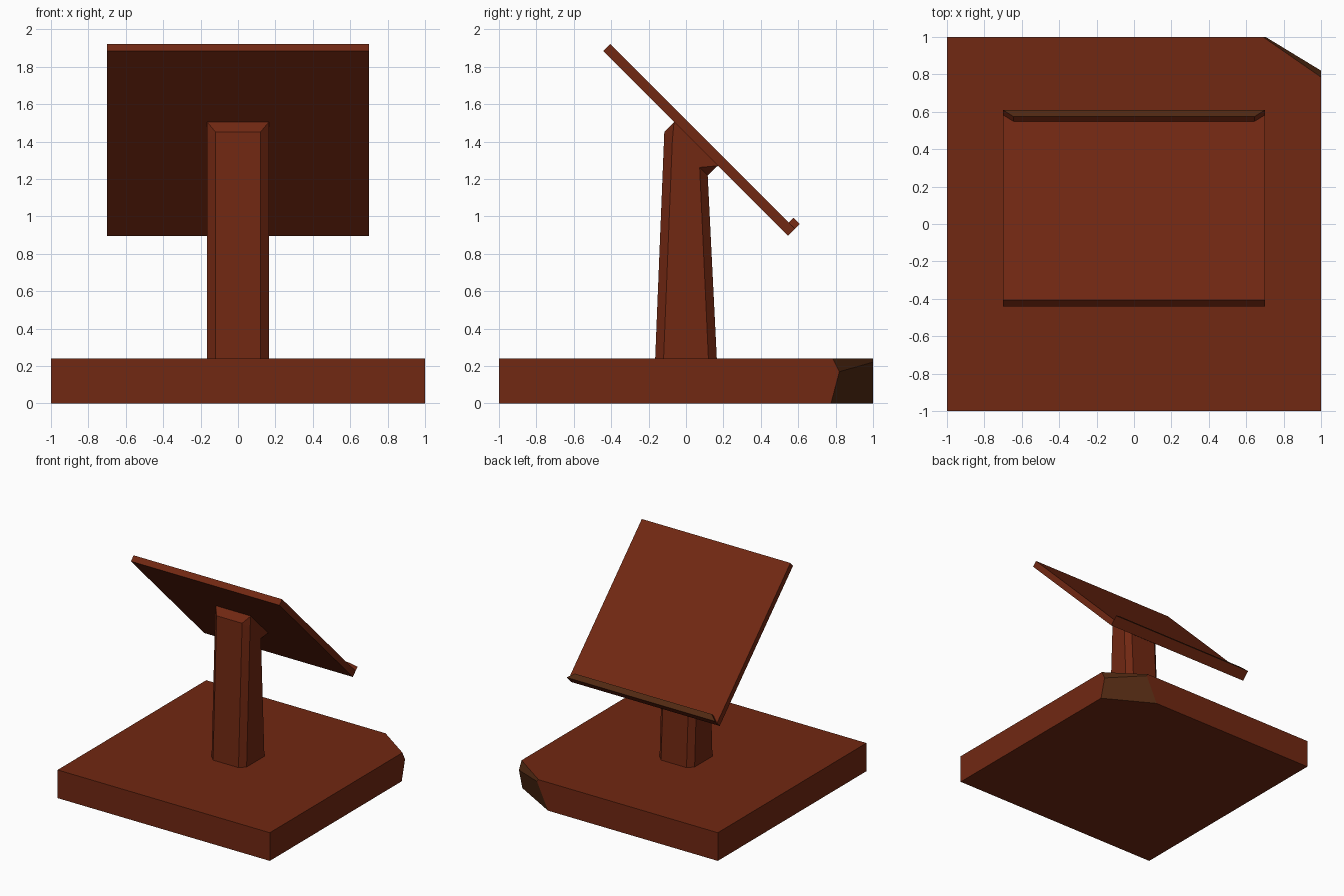
import bpy, bmesh
from mathutils import Vector

if "Cube" in bpy.data.objects:
    bpy.data.objects.remove(bpy.data.objects["Cube"])


def material(name, rgb):
    m = bpy.data.materials.new(name)
    m.diffuse_color = (*rgb, 1)
    m.use_nodes = True
    m.node_tree.nodes["Principled BSDF"].inputs["Base Color"].default_value = m.diffuse_color
    return m


RED = material("red_brown_wood", (0.165, 0.021, 0.006))
BROWN = material("dark_bare_wood", (0.082, 0.022, 0.006))


def finish(name, bm):
    bmesh.ops.remove_doubles(bm, verts=bm.verts, dist=1e-5)
    bmesh.ops.dissolve_degenerate(bm, edges=bm.edges, dist=1e-5)
    bmesh.ops.recalc_face_normals(bm, faces=bm.faces)
    me = bpy.data.meshes.new(name)
    bm.to_mesh(me)
    bm.free()
    me.materials.append(RED)
    me.materials.append(BROWN)
    ob = bpy.data.objects.new(name, me)
    bpy.context.collection.objects.link(ob)
    return ob


def loft(rings):
    """Skin a list of equal-length rings and cap both ends."""
    bm = bmesh.new()
    vs = [[bm.verts.new(p) for p in r] for r in rings]
    n = len(vs[0])
    for a, b in zip(vs, vs[1:]):
        for i in range(n):
            j = (i + 1) % n
            bm.faces.new((a[i], a[j], b[j], b[i]))
    bm.faces.new(vs[0])
    bm.faces.new(vs[-1])
    return bm


# Base slab with a chipped corner made by two plane cuts
bm = bmesh.new()
bmesh.ops.create_cube(bm, size=1)
for v in bm.verts:
    v.co = Vector((v.co.x * 2, v.co.y * 2, (v.co.z + 0.5) * 0.24))
chips = [((1, 0.775, 0), (0.03825, 0.068, -0.018)),
         ((1, 0.785, 0.24), (0.01505, 0.0217, 0.01085))]
for co, no in chips:
    cut = bmesh.ops.bisect_plane(bm, geom=bm.verts[:] + bm.edges[:] + bm.faces[:],
                                 plane_co=co, plane_no=Vector(no).normalized(),
                                 clear_outer=True)
    edges = [e for e in cut["geom_cut"] if isinstance(e, bmesh.types.BMEdge)]
    for f in bmesh.ops.contextual_create(bm, geom=edges)["faces"]:
        f.material_index = 1
base = finish("base", bm)

# Split in the back edge of the base: sections are (y, left, right, bottom x, bottom z)
sections = [(1.1, -0.57, -0.50, -0.59, -0.07),
            (0.905, -0.671, -0.607, -0.65, 0.08),
            (0.645, -0.64, -0.64, -0.64, 0.24)]
bm = loft([[(l, y, 0.3), (l, y, 0.24), (bx, y, bz), (r, y, 0.24), (r, y, 0.3)]
           for y, l, r, bx, bz in sections])
bmesh.ops.triangulate(bm, faces=bm.faces)
for f in bm.faces:
    f.material_index = 1
cutter = finish("split_cutter", bm)
cutter.hide_render = True
mod = base.modifiers.new("split", "BOOLEAN")
mod.object = cutter
mod.operation = "DIFFERENCE"
mod.solver = "EXACT"
bpy.context.view_layer.objects.active = base
bpy.ops.object.modifier_apply(modifier=mod.name)
bpy.data.objects.remove(cutter)


# Tapered post with chamfered corners, cut to the slope and squared under the desk
def octagon(hy, cy, z):
    hx, cx = 0.165, 0.12
    pts = [(-cx, -hy), (cx, -hy), (hx, -cy), (hx, cy),
           (cx, hy), (-cx, hy), (-hx, cy), (-hx, -cy)]
    return [(x, y, z(y)) for x, y in pts]


F, B = (-0.064, 1.505), (0.17, 1.271)
top = [(-0.165, *F), (0.165, *F), (0.165, *F), (0.165, *B),
       (0.165, *B), (-0.165, *B), (-0.165, *B), (-0.165, *F)]
finish("post", loft([octagon(0.165, 0.12, lambda y: 0.235),
                     octagon(0.116, 0.073, lambda y: 1.335 - y), top]))

# Slanted desk board
board = [(-0.442, 1.884), (0.546, 0.896), (0.583, 0.933), (-0.405, 1.921)]
finish("desk_board", loft([[(x, y, z) for y, z in board] for x in (-0.7, 0.7)]))

# Raised book ledge along the low edge, mitred at both ends
foot = [(-0.7, 0.583), (0.7, 0.583), (0.645, 0.549), (-0.645, 0.549)]
bm = loft([[(x, y + d, 1.516 - y + d) for x, y in foot] for d in (0, 0.026)])
bm.faces.ensure_lookup_table()
bm.faces[-1].material_index = 1
finish("book_ledge", bm)
